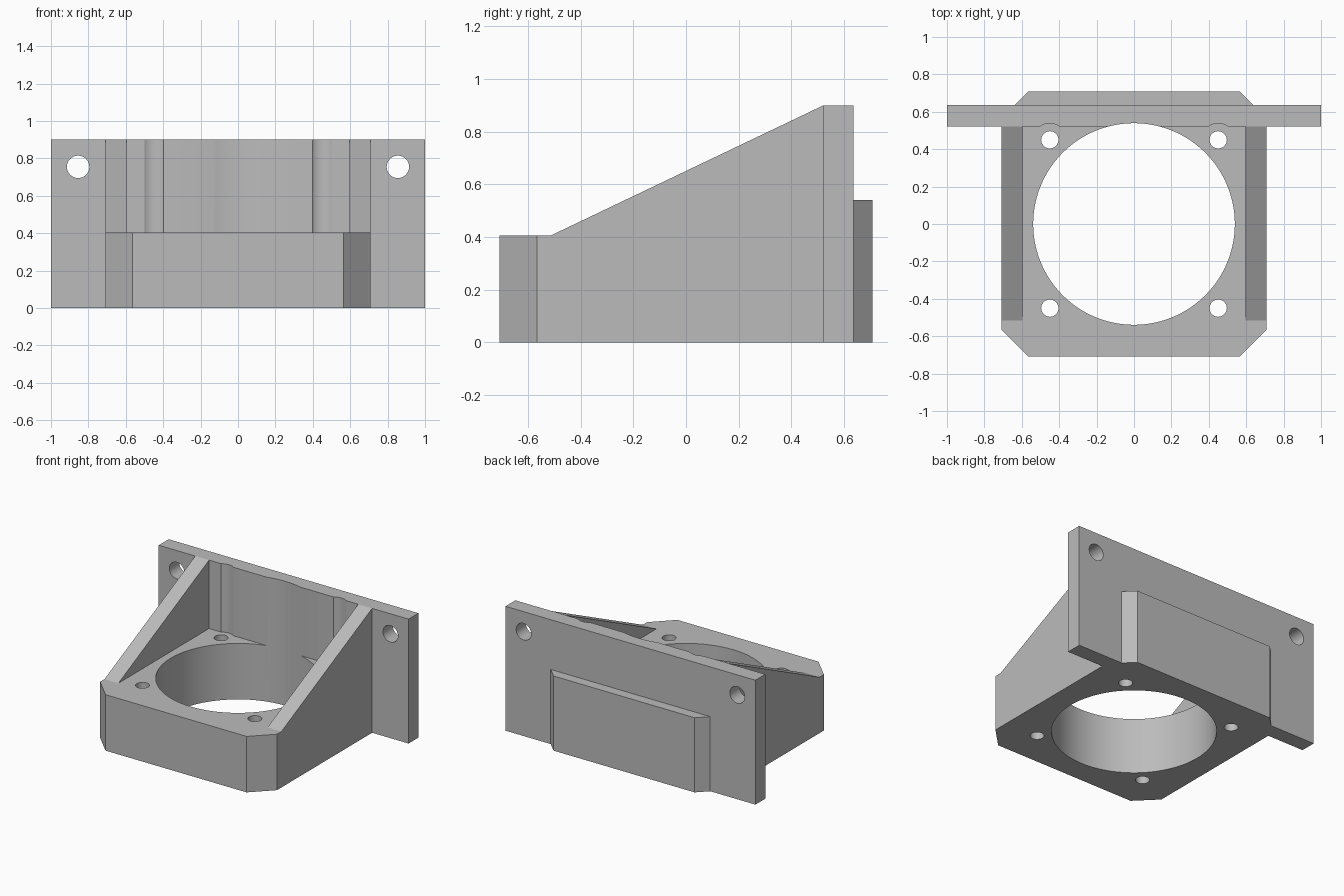
import bpy, bmesh, math
from mathutils import Vector

cube = bpy.data.objects.get("Cube")
if cube:
    bpy.data.objects.remove(cube, do_unlink=True)

gray = bpy.data.materials.new("plain gray")
gray.use_nodes = True
color = (0.5, 0.5, 0.5, 1)
gray.diffuse_color = color
gray.node_tree.nodes["Principled BSDF"].inputs["Base Color"].default_value = color

BASE_TOP, PLATE_TOP, PAD_TOP = 0.405, 0.9, 0.54
HALF, CHAMFER = 0.708, 0.143
PLATE_FRONT, PLATE_BACK = 0.522, 0.635
RIB_IN = 0.597


def prism(name, outline, direction):
    """Extrude a closed outline along a direction."""
    bm = bmesh.new()
    face = bm.faces.new([bm.verts.new(p) for p in outline])
    made = bmesh.ops.extrude_face_region(bm, geom=[face])["geom"]
    moved = [g for g in made if isinstance(g, bmesh.types.BMVert)]
    bmesh.ops.translate(bm, verts=moved, vec=Vector(direction))
    bmesh.ops.recalc_face_normals(bm, faces=bm.faces)
    mesh = bpy.data.meshes.new(name)
    bm.to_mesh(mesh)
    bm.free()
    mesh.materials.append(gray)
    obj = bpy.data.objects.new(name, mesh)
    bpy.context.collection.objects.link(obj)
    return obj


def circle(radius, sides):
    steps = [math.tau * (i + 0.5) / sides for i in range(sides)]
    return [(radius * math.cos(a), radius * math.sin(a)) for a in steps]


def vertical_cutter(x, y, radius, bottom, sides=48):
    outline = [(x + u, y + v, bottom) for u, v in circle(radius, sides)]
    return prism("vertical_cutter", outline, (0, 0, 2))


def combine(target, other, operation):
    mod = target.modifiers.new(operation.title(), "BOOLEAN")
    mod.operation = operation
    mod.solver = "EXACT"
    mod.object = other
    bpy.context.view_layer.objects.active = target
    bpy.ops.object.modifier_apply(modifier=mod.name)
    bpy.data.objects.remove(other, do_unlink=True)


# Chamfered base block
c = HALF - CHAMFER
octagon = [(-c, -HALF), (c, -HALF), (HALF, -c), (HALF, c),
           (c, HALF), (-c, HALF), (-HALF, c), (-HALF, -c)]
bracket = prism("motor_bracket", [(x, y, 0) for x, y in octagon], (0, 0, BASE_TOP))

# Taller locating pad behind the mounting plate
edge = HALF - (PLATE_BACK - c)
pad = [(-edge, PLATE_BACK), (edge, PLATE_BACK), (c, HALF), (-c, HALF)]
pad = [(-edge, PLATE_FRONT + 0.05), (edge, PLATE_FRONT + 0.05)] + pad[1:] + pad[:1]
combine(bracket, prism("locating_pad", [(x, y, 0) for x, y in pad],
                       (0, 0, PAD_TOP)), "UNION")

# Upright mounting plate
plate = [(-1, PLATE_FRONT), (1, PLATE_FRONT), (1, PLATE_BACK), (-1, PLATE_BACK)]
combine(bracket, prism("mounting_plate", [(x, y, 0) for x, y in plate],
                       (0, 0, PLATE_TOP)), "UNION")

# Sloping side ribs
rib = [(-0.515, BASE_TOP), (PLATE_FRONT, PLATE_TOP), (PLATE_FRONT + 0.05, PLATE_TOP),
       (PLATE_FRONT + 0.05, 0.2), (-0.515, 0.2)]
for x in (-HALF, RIB_IN):
    combine(bracket, prism("side_rib", [(x, y, z) for y, z in rib],
                           (HALF - RIB_IN, 0, 0)), "UNION")

# Central bore, screw holes and the clearance above each screw
combine(bracket, vertical_cutter(0, 0, 0.539, -0.5, 128), "DIFFERENCE")
for x in (-0.45, 0.45):
    for y in (-0.45, 0.45):
        combine(bracket, vertical_cutter(x, y, 0.046, -0.5), "DIFFERENCE")
    combine(bracket, vertical_cutter(x, 0.45, 0.088, BASE_TOP), "DIFFERENCE")

# Mounting holes through the plate
for x in (-0.855, 0.855):
    outline = [(x + u, 0, 0.755 + v) for u, v in circle(0.06, 48)]
    combine(bracket, prism("plate_hole_cutter", outline, (0, 1, 0)), "DIFFERENCE")

# Smooth the round walls, keep the edges sharp
bpy.ops.object.select_all(action="DESELECT")
bracket.select_set(True)
bpy.context.view_layer.objects.active = bracket
bpy.ops.object.shade_smooth_by_angle(angle=math.radians(20))
